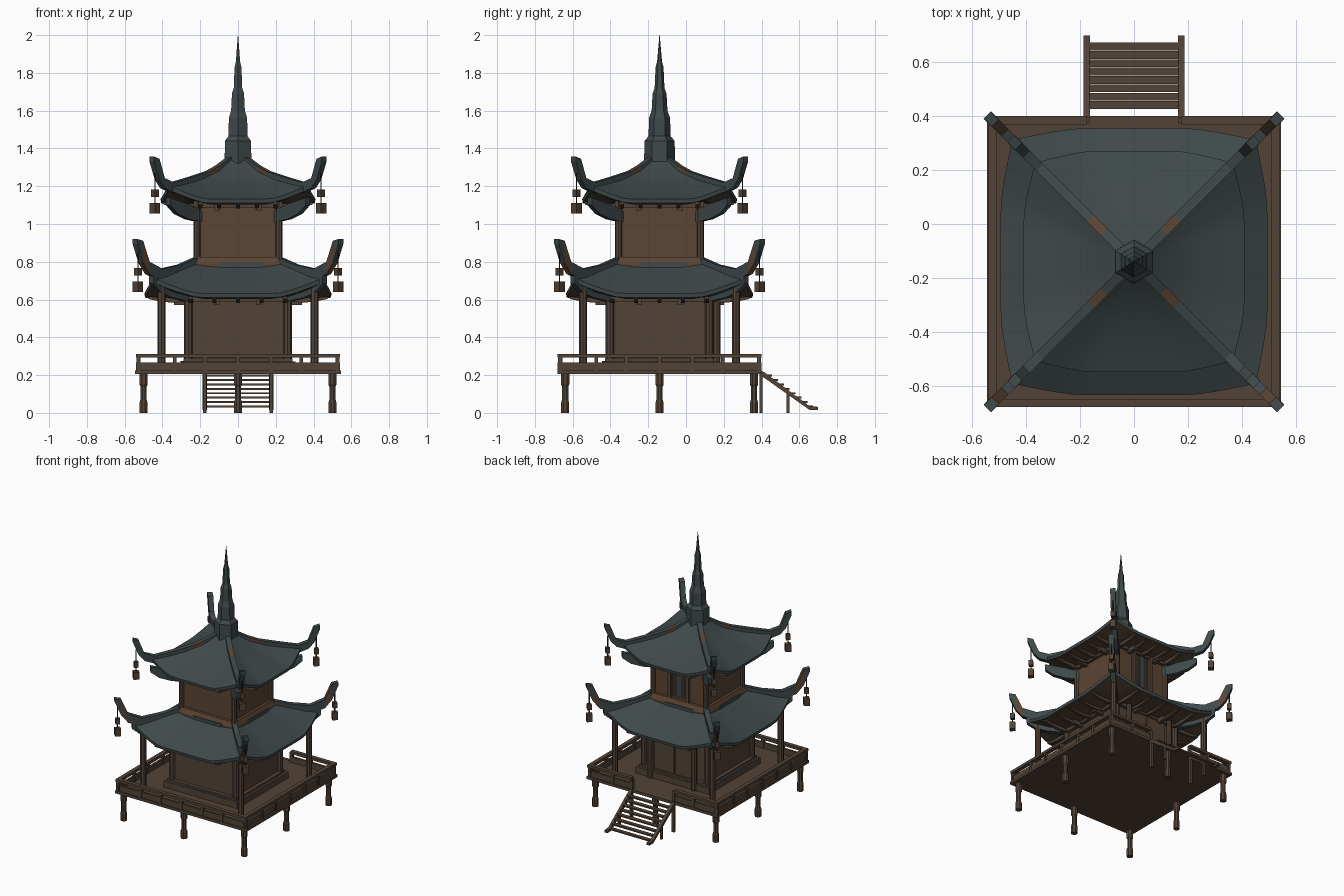
import bpy, bmesh, math
from mathutils import Matrix, Vector

cube = bpy.data.objects.get("Cube")
if cube:
    bpy.data.objects.remove(cube)

CY = -0.14                      # tower axis in y
ROOT2 = math.sqrt(2)
QUARTERS = [k * math.pi / 2 for k in range(4)]
CORNERS = [(sx, sy) for sx in (-1, 1) for sy in (-1, 1)]


def material(name, colour):
    m = bpy.data.materials.new(name)
    m.use_nodes = True
    m.diffuse_color = (*colour, 1)
    m.node_tree.nodes["Principled BSDF"].inputs["Base Color"].default_value = (*colour, 1)
    return m


WOOD = material("brown wood", (0.085, 0.056, 0.038))
WARM = material("warm wood", (0.105, 0.059, 0.034))
DARK = material("dark wood", (0.04, 0.026, 0.018))
SLATE = material("blue grey slate", (0.05, 0.066, 0.068))


def finish(name, bm, mats, smooth=False):
    bmesh.ops.recalc_face_normals(bm, faces=bm.faces)
    mesh = bpy.data.meshes.new(name)
    bm.to_mesh(mesh)
    bm.free()
    for m in mats:
        mesh.materials.append(m)
    ob = bpy.data.objects.new(name, mesh)
    bpy.context.collection.objects.link(ob)
    if smooth:
        bpy.ops.object.select_all(action='DESELECT')
        ob.select_set(True)
        bpy.context.view_layer.objects.active = ob
        bpy.ops.object.shade_smooth_by_angle(angle=math.radians(35))
    return ob


def box(name, x, y, z, mat=WOOD, turn=0):
    """Box from (low, high) ranges, measured from the tower axis."""
    bm = bmesh.new()
    mid = Vector([(a + b) / 2 for a, b in (x, y, z)])
    size = [b - a for a, b in (x, y, z)]
    spin = Matrix.Rotation(turn, 4, 'Z')
    m = Matrix.Translation((0, CY, 0)) @ Matrix.Translation(mid) @ spin @ Matrix.Diagonal((*size, 1))
    bmesh.ops.create_cube(bm, size=1, matrix=m)
    return finish(name, bm, [mat])


def block(name, x, y, w, z0, z1, mat=WOOD, turn=0):
    return box(name, (x - w / 2, x + w / 2), (y - w / 2, y + w / 2), (z0, z1), mat, turn)


def side_box(name, angle, along, out, z, mat=WOOD):
    """Box on one side of the tower, turned into place."""
    ob = box(name, along, out, z, mat)
    ob.data.transform(Matrix.Translation((0, CY, 0)) @ Matrix.Rotation(angle, 4, 'Z')
                      @ Matrix.Translation((0, -CY, 0)))


def lathe(name, x, y, profile, sides, mat, start=0.0):
    bm = bmesh.new()
    rings = [[bm.verts.new((x + r * math.cos(start + i * math.tau / sides),
                            CY + y + r * math.sin(start + i * math.tau / sides), z))
              for i in range(sides)] for r, z in profile]
    for a, b in zip(rings, rings[1:]):
        for i in range(sides):
            j = (i + 1) % sides
            bm.faces.new((a[i], a[j], b[j], b[i]))
    bm.faces.new(rings[0])
    bm.faces.new(rings[-1])
    return finish(name, bm, [mat])


def beam(name, angle, offset, stations, mat, warm=()):
    """Upright beam running outwards; stations are reach, top, bottom, half width."""
    bm = bmesh.new()
    turn = Matrix.Translation((0, CY, 0)) @ Matrix.Rotation(angle, 4, 'Z')
    rings = [[bm.verts.new(turn @ Vector((r, offset + s * w, z)))
              for s, z in ((-1, lo), (1, lo), (1, hi), (-1, hi))] for r, hi, lo, w in stations]
    for n, (a, b) in enumerate(zip(rings, rings[1:])):
        for i in range(4):
            f = bm.faces.new((a[i], a[i - 1], b[i - 1], b[i]))
            f.material_index = int(n in warm)
    bm.faces.new(rings[0])
    bm.faces.new(rings[-1])
    return finish(name, bm, [mat, WARM])


def roof(name, rows, slate_rows, steps=16):
    """Four-sided swept shell; rows are side reach, corner reach, side z, corner z."""
    bm = bmesh.new()
    rings = []
    for s, d, zc, zk in rows:
        ring = []
        for q in QUARTERS:
            for i in range(steps):
                t = 2 * i / steps - 1
                f = max(0, (abs(t) - 0.45) / 0.55) ** 1.3
                p = Vector((t * d, -(s + (d - s) * f), zc + (zk - zc) * f))
                ring.append(bm.verts.new(Matrix.Translation((0, CY, 0)) @ Matrix.Rotation(q, 4, 'Z') @ p))
        rings.append(ring)
    count = 4 * steps
    for n, a in enumerate(rings):
        b = rings[(n + 1) % len(rings)]
        for i in range(count):
            j = (i + 1) % count
            bm.faces.new((a[i], a[j], b[j], b[i])).material_index = int(n >= slate_rows)
    return finish(name, bm, [SLATE, WOOD], True)


# Deck, piles and railing
box("deck", (-0.545, 0.545), (-0.54, 0.54), (0.205, 0.225))
for x in (-0.5, 0, 0.5):
    for y in (-0.5, 0, 0.5):
        if x or y:
            lathe("pile", x, y, [(0.023, 0), (0.023, 0.055), (0.018, 0.07), (0.018, 0.14),
                                 (0.024, 0.15), (0.024, 0.205)], 8, WOOD, math.pi / 8)
for k, q in enumerate(QUARTERS):
    spans = [(-0.54, -0.175), (0.175, 0.54)] if k == 2 else [(-0.54, 0.54)]
    for span in spans:
        side_box("rail_panel", q, span, (-0.532, -0.518), (0.22, 0.268))
        side_box("handrail", q, span, (-0.54, -0.51), (0.292, 0.312))
    for x in (-0.525, -0.335, -0.175, 0, 0.175, 0.335, 0.525):
        if k != 2 or x:
            side_box("rail_post", q, (x - 0.01, x + 0.01), (-0.538, -0.515), (0.215, 0.3))

# Back stairs
for x in (-0.175, 0.175):
    stringer = beam("stair_stringer", math.pi / 2, x,
                    [(0.53, 0.225, 0.2, 0.012), (0.555, 0.215, 0.185, 0.012),
                     (0.795, 0.035, 0.015, 0.012), (0.84, 0.032, 0.015, 0.012)], WOOD)
    block("stair_leg", x, 0.537, 0.018, 0, 0.205)
    block("stair_leg", x, 0.68, 0.016, 0, 0.115)
for i in range(8):
    y, z = 0.567 + i * 0.031, 0.203 - i * 0.0235
    box("stair_tread", (-0.165, 0.165), (y, y + 0.029), (z - 0.01, z))

# Lower house and verandah columns
box("plinth", (-0.305, 0.305), (-0.305, 0.305), (0.22, 0.272))
box("plinth_step", (-0.288, 0.288), (-0.288, 0.288), (0.27, 0.287))
side_box("plinth_slate", 0, (-0.15, 0.2), (-0.304, -0.289), (0.271, 0.276), SLATE)
side_box("plinth_slate", -math.pi / 2, (-0.15, 0.2), (-0.304, -0.289), (0.271, 0.276), SLATE)
box("lower_wall", (-0.26, 0.26), (-0.26, 0.26), (0.28, 0.65))
box("upper_wall", (-0.215, 0.215), (-0.215, 0.215), (0.75, 1.17), WARM)
for sx, sy in CORNERS:
    lathe("lower_corner_post", sx * 0.263, sy * 0.263, [(0.022, 0.28), (0.022, 0.62)], 8, WOOD)
    lathe("upper_corner_post", sx * 0.217, sy * 0.217, [(0.019, 0.8), (0.019, 1.13)], 8, WOOD)
    lathe("verandah_column", sx * 0.405, sy * 0.405, [(0.021, 0.22), (0.021, 0.7)], 8, WOOD)
for x in (-0.085, 0.085):
    box("door_leaf", (x - 0.08, x + 0.08), (0.25, 0.275), (0.287, 0.59))
for x in (-0.18, 0.18):
    lathe("door_post", x, 0.303, [(0.02, 0.225), (0.02, 0.6)], 8, WOOD)
box("upper_doorway", (-0.06, 0.06), (0.21, 0.219), (0.84, 1.1), DARK)
box("upper_doorway_slat", (-0.015, 0.015), (0.21, 0.223), (0.84, 1.1), SLATE)
for x in (-0.075, 0.075):
    box("upper_door_jamb", (x - 0.012, x + 0.012), (0.21, 0.235), (0.82, 1.11))

# Collar where the upper storey leaves the lower roof
lathe("collar", 0, 0, [(0.25 * ROOT2, 0.75), (0.25 * ROOT2, 0.79), (0.235 * ROOT2, 0.825)],
      4, WARM, math.pi / 4)
for q in QUARTERS:
    side_box("collar_slate", q, (-0.1, 0.14), (-0.253, -0.245), (0.77, 0.795), SLATE)

# Roofs
roof("lower_roof", [(0.225, 0.225, 0.785, 0.8), (0.32, 0.315, 0.735, 0.765), (0.42, 0.395, 0.675, 0.73),
                    (0.495, 0.452, 0.632, 0.715), (0.492, 0.45, 0.61, 0.69),
                    (0.38, 0.36, 0.602, 0.645), (0.24, 0.24, 0.605, 0.605)], 4)
roof("upper_roof", [(0.055, 0.055, 1.345, 1.345), (0.13, 0.125, 1.272, 1.285), (0.23, 0.22, 1.212, 1.24),
                    (0.33, 0.305, 1.163, 1.218), (0.41, 0.367, 1.132, 1.205), (0.407, 0.365, 1.11, 1.18),
                    (0.31, 0.29, 1.102, 1.14), (0.19, 0.19, 1.105, 1.105)], 5)

# Upturned hip ridges, hip rafters, hanging lanterns
RIDGES = {
    "lower": [(0.22, 0.825, 0.77), (0.31, 0.785, 0.73), (0.41, 0.762, 0.7), (0.48, 0.8, 0.735),
              (0.515, 0.912, 0.795), (0.545, 0.92, 0.895)],
    "upper": [(0.04, 1.36, 1.31), (0.11, 1.308, 1.26), (0.16, 1.28, 1.23), (0.25, 1.25, 1.2),
              (0.35, 1.22, 1.165), (0.4, 1.243, 1.19), (0.428, 1.345, 1.235), (0.456, 1.357, 1.33)],
}
for level, reach, z in (("lower", 0.53, 0.64), ("upper", 0.44, 1.055)):
    for q in QUARTERS:
        a = q + math.pi / 4
        beam(level + "_hip_ridge", a, 0, [(d * ROOT2, hi, lo, 0.018) for d, hi, lo in RIDGES[level]],
             SLATE, (1,) if level == "upper" else (3,))
        beam(level + "_hip_rafter", a, 0,
             [((reach - f) * ROOT2, z + hi, z + lo, 0.017)
              for f, hi, lo in ((0.3, -0.02, -0.06), (0.17, 0.05, -0.03), (0.11, 0.07, 0.0), (0.07, 0.085, 0.045))],
             SLATE)
        x, y = reach * ROOT2 * math.cos(a), reach * ROOT2 * math.sin(a)
        block(level + "_lantern", x, y, 0.04, z, z + 0.055, WOOD, math.pi / 4)
        block(level + "_lantern_top", x, y, 0.03, z + 0.087, z + 0.127, WOOD, math.pi / 4)
        block(level + "_lantern_cord", x, y, 0.006, z + 0.05, z + 0.215, DARK)

# Curved rafters under the eaves, with beam ends and wall plates
for level, wall, eave, z in (("lower", 0.25, 0.475, 0.605), ("upper", 0.2, 0.395, 1.105)):
    for q in QUARTERS:
        for i in range(-2, 3):
            mid = (wall + eave) / 2
            beam(level + "_rafter", q, i * wall * 0.5,
                 [(wall, z, z - 0.012, 0.011), (mid - 0.02, z + 0.005, z - 0.022, 0.011),
                  (mid + 0.05, z + 0.005, z - 0.015, 0.011), (eave, z + 0.012, z - 0.002, 0.011)], WOOD)
        for x in (-0.11, 0.11):
            side_box(level + "_beam_end", q, (x - 0.014, x + 0.014), (-wall - 0.09, -wall), (z - 0.033, z))
    box(level + "_wall_plate", (-wall - 0.035, wall + 0.035), (-wall - 0.035, wall + 0.035), (z - 0.018, z + 0.02))

# Stepped six-sided spire
lathe("spire", 0, 0, [(0.082, 1.31), (0.08, 1.44), (0.058, 1.465), (0.056, 1.56), (0.042, 1.6),
                      (0.037, 1.69), (0.026, 1.72), (0.021, 1.83), (0.013, 1.86), (0.001, 2.0)],
      6, SLATE, math.pi / 6)
